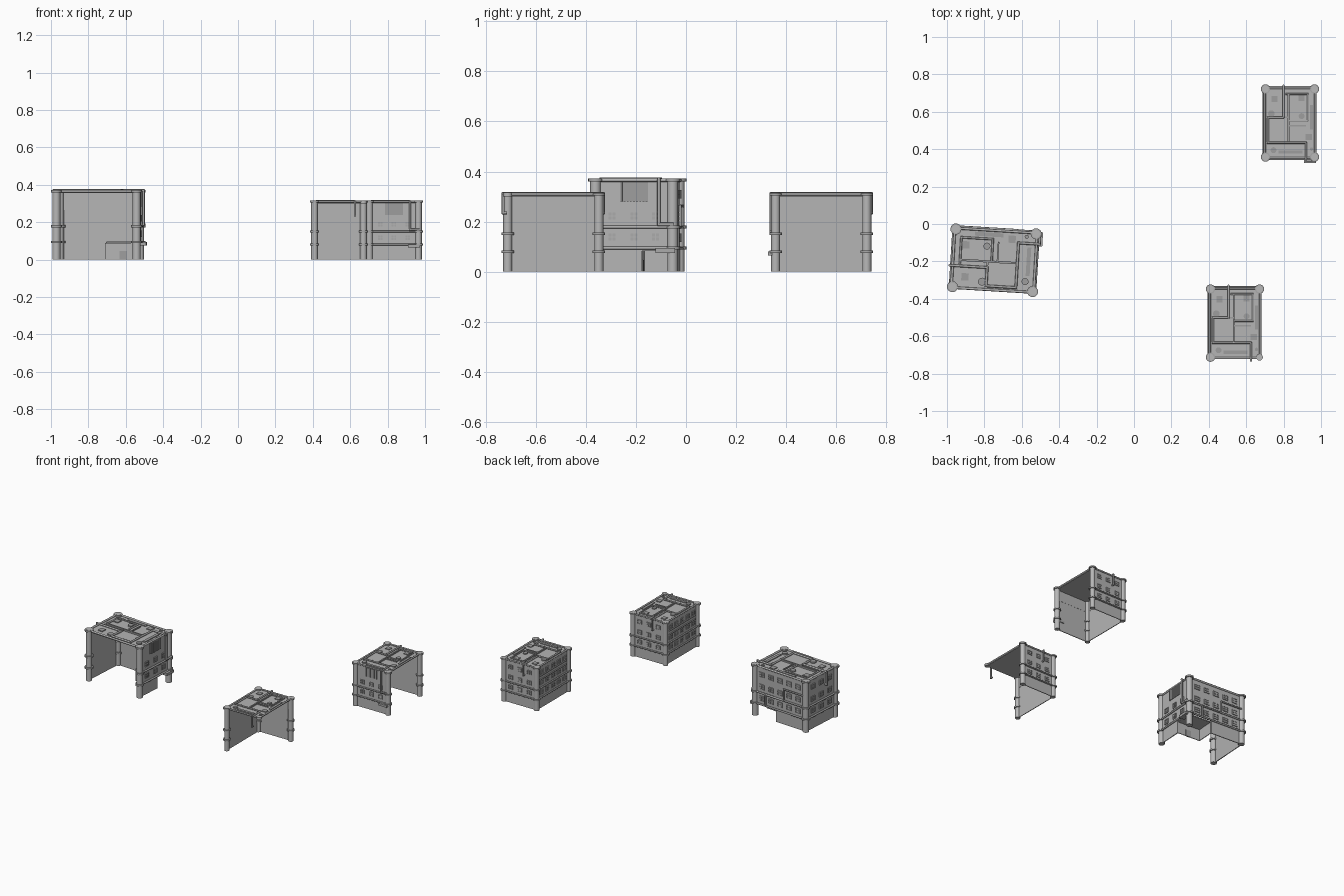
import bpy, bmesh, math
from mathutils import Matrix, Vector

if "Cube" in bpy.data.objects:
    bpy.data.objects.remove(bpy.data.objects["Cube"])

def material(name, v):
    m = bpy.data.materials.new(name)
    m.diffuse_color = (v, v, v, 1)
    m.use_nodes = True
    m.node_tree.nodes["Principled BSDF"].inputs["Base Color"].default_value = m.diffuse_color
    return m

MATS = {
    "concrete": material("concrete grey", 0.46),
    "pillar": material("pillar grey", 0.48),
    "pipe": material("pipe grey", 0.40),
    "grille": material("grille grey", 0.34),
    "pane": material("window grey", 0.40),
}
HX, HY = 0.131, 0.182          # pillar centres
SIDES = {"front": (0, HX, 0.187), "right": (90, HY, 0.135),
         "back": (180, HX, 0.187), "left": (270, HY, 0.135)}
ROOF = 0.307

class Building:
    """Collects named parts, then places them all with one transform."""
    def __init__(self, name, matrix):
        self.name, self.matrix, self.parts = name, matrix, {}

    def bm(self, part, mat):
        return self.parts.setdefault((part, mat), bmesh.new())

    def box(self, part, mat, lo, hi, m=Matrix()):
        lo, hi = Vector(lo), Vector(hi)
        t = m @ Matrix.Translation((lo + hi) / 2) @ Matrix.Diagonal((hi - lo).to_4d())
        bmesh.ops.create_cube(self.bm(part, mat), size=1, matrix=t)

    def rod(self, part, mat, a, b, r, m=Matrix(), sides=8, extra=0.0):
        a, b = m @ Vector(a), m @ Vector(b)
        d = b - a
        t = Matrix.Translation((a + b) / 2) @ d.to_track_quat('Z', 'Y').to_matrix().to_4x4()
        bmesh.ops.create_cone(self.bm(part, mat), cap_ends=True, segments=sides, radius1=r,
                              radius2=r, depth=d.length + 2 * extra, matrix=t)

    def pipe(self, part, pts, r=0.006, m=Matrix(), mat="pipe"):
        for a, b in zip(pts, pts[1:]):
            self.rod(part, mat, a, b, r, m, extra=r * 0.7)

    def finish(self):
        for (part, mat), bm in self.parts.items():
            me = bpy.data.meshes.new(part)
            bm.to_mesh(me)
            bm.free()
            me.materials.append(MATS[mat])
            ob = bpy.data.objects.new(self.name + "_" + part, me)
            bpy.context.collection.objects.link(ob)
            ob.matrix_world = self.matrix
            if part in ("pillars", "pillar_rings", "pipes", "bands", "parapet"):
                me.shade_smooth()
                me.set_sharp_from_angle(angle=math.radians(50))

def window(b, m, u, z, w=0.030, h=0.030):
    x, y = w / 2, h / 2
    t = 0.003
    b.box("window_panes", "pane", (u - x, -0.002, z - y), (u + x, 0, z + y), m)
    for s in (-1, 0, 1):
        cx, cz = u + s * (x - t / 2), z + s * (y - t / 2)
        b.box("window_frames", "concrete", (cx - t / 2, -0.005, z - y), (cx + t / 2, 0, z + y), m)
        b.box("window_frames", "concrete", (u - x, -0.005, cz - t / 2), (u + x, 0, cz + t / 2), m)

def vent(b, m, u0, u1, z0, z1):
    b.box("wall_vent", "grille", (u0, -0.003, z0), (u1, 0, z1), m)
    n = 9
    for i in range(n):
        u = u0 + (u1 - u0) * (i + 0.5) / n
        b.box("wall_vent", "grille", (u - 0.003, -0.006, z0), (u + 0.003, 0, z1), m)

def wall(b, side, recess):
    deg, hw, off = SIDES[side]
    m = Matrix.Rotation(math.radians(deg), 4, 'Z') @ Matrix.Translation((0, -off, 0))
    # three stacked wall panels
    u0, u1 = -hw, hw
    if recess and side == "front":
        u1 = 0.025
    if recess and side == "right":
        u0 = -0.03
    b.box("ground_wall", "concrete", (u0, 0.001, 0), (u1, 0.006, 0.08), m)
    b.box("middle_wall", "concrete", (-hw, 0, 0.08), (hw, 0.006, 0.225), m)
    b.box("upper_wall", "concrete", (-hw, 0, 0.225), (hw, 0.007, ROOF), m)
    # storey bands
    for z in (0.08, 0.151):
        b.rod("bands", "pipe", (-hw - 0.012, -0.006, z), (hw + 0.012, -0.006, z), 0.0055, m)
    # windows
    if side == "front":
        for u in (-0.074, 0, 0.073):
            for z in (0.117, 0.188):
                window(b, m, u, z)
        vent(b, m, -0.048, 0.048, 0.238, 0.303)
        b.box("awning", "pipe", (0.075, -0.026, 0.064), (0.14, 0.012, 0.08), m)
    elif side == "back":
        for u in (-0.075, 0, 0.075):
            for z in (0.115, 0.187, 0.262):
                window(b, m, u, z, 0.034)
    else:
        for i in range(5):
            for z in (0.115, 0.187, 0.262):
                window(b, m, (i - 2) * 0.065, z, 0.036)
        if side == "right":
            b.pipe("pipes", [(0.17, -0.008, 0.222), (0.033, -0.008, 0.222), (0.033, -0.008, 0.15),
                             (-0.098, -0.008, 0.15), (-0.098, -0.008, 0.085)], 0.005, m)
        else:
            for z in (0.235, 0.208):
                b.box("window_ledge", "concrete", (-0.15, -0.007, z), (0.15, 0, z + 0.006), m)

def roof(b, long_drop):
    b.box("roof", "concrete", (-0.135, -0.187, ROOF - 0.006), (0.135, 0.187, ROOF))
    # parapet rail
    for s in (-1, 1):
        b.rod("parapet", "concrete", (s * 0.135, -HY, 0.31), (s * 0.135, HY, 0.31), 0.006)
        b.rod("parapet", "concrete", (-HX, s * 0.187, 0.31), (HX, s * 0.187, 0.31), 0.006)
    # long pipe crossing the roof and running down both end walls
    z = 0.313
    path = [(-0.035, 0.19, 0.235), (-0.035, 0.2, 0.235), (-0.035, 0.2, z), (-0.035, 0.03, z),
            (-0.118, 0.03, z), (-0.118, -0.105, z), (0.085, -0.105, z), (0.085, -0.2, z)]
    path += [(0.085, -0.2, 0.16), (0.131, -0.2, 0.16)] if long_drop else \
            [(0.085, -0.2, 0.235), (0.085, -0.19, 0.235)]
    b.pipe("pipes", path)
    # smaller loop and cable ridge
    b.pipe("pipes", [(-0.02, 0.155, 0.311), (0.095, 0.155, 0.311), (0.095, 0.012, 0.311),
                     (0, 0.012, 0.311)], 0.005)
    b.box("roof_ridge", "grille", (-0.012, -0.1, ROOF), (-0.002, 0.155, 0.317))
    b.box("roof_ridge", "grille", (-0.072, 0.026, ROOF), (-0.01, 0.034, 0.315))
    b.box("roof_ridge", "grille", (-0.005, -0.018, ROOF), (0.085, -0.011, 0.314))
    # hatches, strips and round vents
    for x, y, w, h in ((-0.083, 0.128, 0.033, 0.033), (0.062, 0.133, 0.033, 0.033),
                       (0.1, -0.075, 0.033, 0.033), (0.115, 0.03, 0.018, 0.13),
                       (0.003, -0.155, 0.13, 0.018)):
        b.box("roof_hatches", "grille", (x - w / 2, y - h / 2, ROOF), (x + w / 2, y + h / 2, 0.312))
    for x, y, r in ((-0.1, 0.05, 0.018), (0.062, 0.037, 0.016), (-0.088, -0.145, 0.016),
                    (0.115, -0.14, 0.009)):
        b.rod("roof_vents", "grille", (x, y, ROOF - 0.002), (x, y, 0.315), r, sides=12)

def pillar(b, x, y, full):
    b.rod("pillars", "pillar", (x, y, 0 if full else 0.3), (x, y, 0.316), 0.018, sides=16)
    for z in ((0.08, 0.151, 0.31) if full else ()):
        b.rod("pillar_rings", "pipe", (x, y, z - 0.005), (x, y, z + 0.005), 0.025, sides=16)

def building(name, loc, deg, scale, sides, recess=False, skip=None):
    b = Building(name, Matrix.Translation(loc) @ Matrix.Rotation(math.radians(deg), 4, 'Z')
                 @ Matrix.Scale(scale, 4))
    for s in sides:
        wall(b, s, recess)
    roof(b, "front" in sides)
    for sx in (-1, 1):
        for sy in (-1, 1):
            pillar(b, sx * HX, sy * HY, (sx, sy) != skip)
    if recess:
        # corner entrance set back under the first floor
        b.box("entrance_walls", "concrete", (0.022, -0.182, 0), (0.026, -0.03, 0.074))
        b.box("entrance_walls", "concrete", (0.022, -0.034, 0), (0.131, -0.03, 0.074))
        b.box("entrance_ceiling", "concrete", (0.022, -0.184, 0.07), (0.131, -0.03, 0.076))
        b.box("entrance_door", "grille", (0.0205, -0.13, 0), (0.0275, -0.095, 0.04))
    b.finish()

building("large_block", (-0.747, -0.194, 0), 86.5, 1.18, ("front", "right", "back"), recess=True)
building("rear_block", (0.834, 0.54, 0), 0, 1.0, ("front", "left", "back"))
building("near_block", (0.54, -0.53, 0), 0, 1.0, ("left", "back"), skip=(1, -1))
